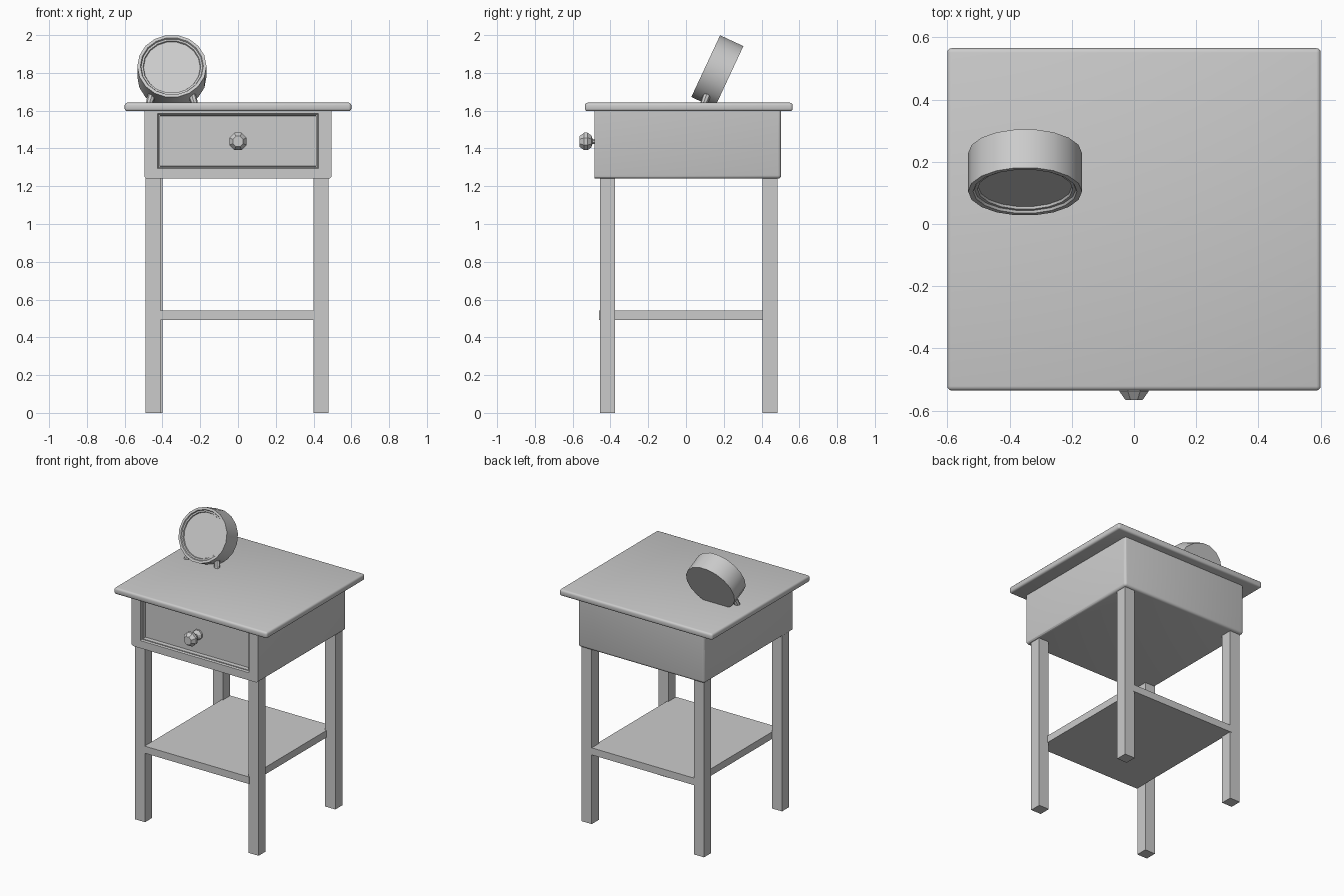
import bpy, bmesh
from math import pi, cos, sin, radians
from mathutils import Matrix, Vector

if "Cube" in bpy.data.objects:
    bpy.data.objects.remove(bpy.data.objects["Cube"])


def add_object(name, bm, angle=30):
    bmesh.ops.recalc_face_normals(bm, faces=bm.faces[:])
    mesh = bpy.data.meshes.new(name)
    bm.to_mesh(mesh)
    bm.free()
    ob = bpy.data.objects.new(name, mesh)
    bpy.context.collection.objects.link(ob)
    bpy.ops.object.select_all(action='DESELECT')
    ob.select_set(True)
    bpy.context.view_layer.objects.active = ob
    if angle:
        bpy.ops.object.shade_smooth_by_angle(angle=radians(angle))
    return ob


def box_mesh(lo, hi):
    lo, hi = Vector(lo), Vector(hi)
    bm = bmesh.new()
    bmesh.ops.create_cube(bm, size=1)
    for v in bm.verts:
        v.co = Vector([(lo[i] + hi[i]) / 2 + v.co[i] * (hi[i] - lo[i]) for i in range(3)])
    return bm


def lathe(name, profile, sides, matrix, phase=0.0, angle=30):
    """Revolve (radius, height) points around local z, with flat end caps."""
    bm = bmesh.new()
    rings = [[bm.verts.new((r * cos(phase + 2 * pi * k / sides),
                            r * sin(phase + 2 * pi * k / sides), h))
              for k in range(sides)] for r, h in profile]
    for a, b in zip(rings, rings[1:]):
        for k in range(sides):
            j = (k + 1) % sides
            bm.faces.new((a[k], a[j], b[j], b[k]))
    bm.faces.new(rings[0][::-1])
    bm.faces.new(rings[-1])
    bm.transform(matrix)
    return add_object(name, bm, angle)


# Table top with rounded edges
bm = box_mesh((-0.6, -0.535, 1.597), (0.6, 0.565, 1.642))
bmesh.ops.bevel(bm, geom=bm.edges[:], offset=0.014, segments=3, profile=0.5, affect='EDGES')
add_object("table_top", bm)

# Drawer case: front face stepped inwards to form the frame and drawer panel
FRONT = -0.485
bm = box_mesh((-0.496, FRONT, 1.24), (0.496, 0.504, 1.6))
front = min(bm.faces, key=lambda f: f.calc_center_median().y)
steps = [(0.425, 1.294, 1.586, FRONT),
         (0.420, 1.299, 1.581, FRONT + 0.012),
         (0.414, 1.305, 1.575, FRONT + 0.012),
         (0.412, 1.307, 1.573, FRONT + 0.04)]
for hx, z0, z1, y in steps:
    bmesh.ops.inset_region(bm, faces=[front], thickness=0.002)
    for v in front.verts:
        v.co = (hx if v.co.x > 0 else -hx, y, z1 if v.co.z > 1.43 else z0)
# Round the bottom edges and rear uprights, leaving the front edges crisp
edges = []
for e in bm.edges:
    a, b = (v.co for v in e.verts)
    bottom = max(a.z, b.z) < 1.241 and max(a.y, b.y) > 0.5
    rear = min(a.y, b.y) > 0.5 and abs(a.x - b.x) < 0.01
    if bottom or rear:
        edges.append(e)
bmesh.ops.bevel(bm, geom=edges, offset=0.018, segments=3, profile=0.5, affect='EDGES')
add_object("drawer_case", bm)

# Drawer knob
lathe("drawer_knob",
      [(0.036, -0.01), (0.036, 0.012), (0.014, 0.028), (0.014, 0.05),
       (0.034, 0.056), (0.05, 0.076), (0.05, 0.094), (0.03, 0.12)],
      8, Matrix.Translation((0, FRONT + 0.04, 1.437)) @ Matrix.Rotation(pi / 2, 4, 'X'),
      phase=pi / 8, angle=0)

# Four square legs
for name, x, y in (("front_left_leg", -0.45, -0.415), ("front_right_leg", 0.44, -0.415),
                   ("back_left_leg", -0.44, 0.444), ("back_right_leg", 0.44, 0.444)):
    add_object(name, box_mesh((x - 0.04, y - 0.04, 0), (x + 0.04, y + 0.04, 1.26)))

# Lower shelf
add_object("lower_shelf", box_mesh((-0.41, -0.46, 0.491), (0.41, 0.485, 0.541)))

# Tilted clock drum with stepped rim and recessed dial
lathe("clock_body",
      [(0.183, -0.068), (0.183, 0.068), (0.167, 0.068), (0.163, 0.06),
       (0.153, 0.06), (0.15, 0.052)],
      18, Matrix.Translation((-0.35, 0.166, 1.807)) @ Matrix.Rotation(radians(65), 4, 'X'))

# Splayed clock feet
for name, s in (("clock_left_foot", -1), ("clock_right_foot", 1)):
    foot = Vector((-0.35 + s * 0.122, 0.092, 1.632))
    top = Vector((-0.35 + s * 0.098, 0.122, 1.71))
    direction = top - foot
    lathe(name, [(0.017, 0), (0.02, 0.03), (0.02, direction.length)], 8,
          Matrix.Translation(foot) @ direction.to_track_quat('Z', 'Y').to_matrix().to_4x4())
